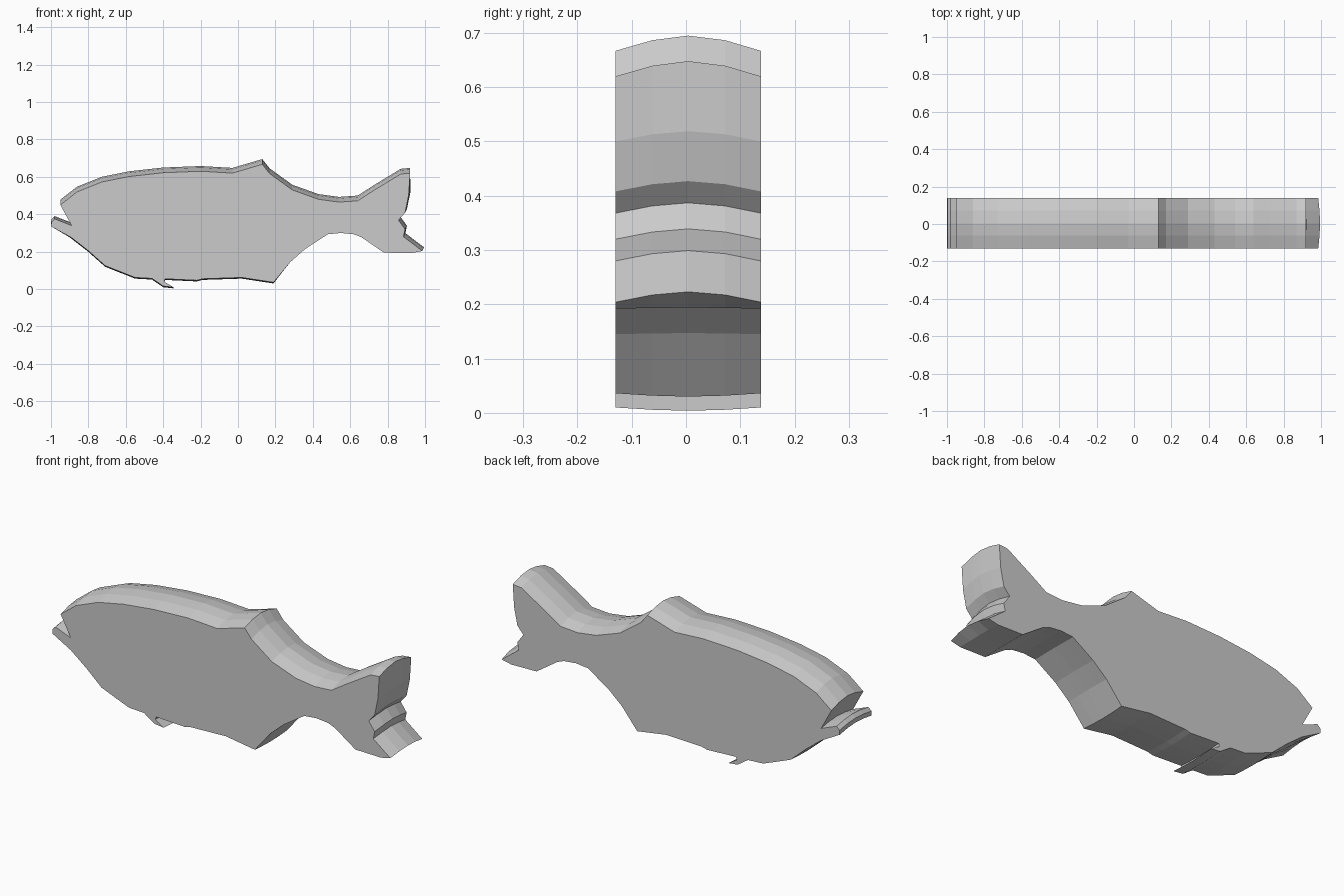
import bpy, bmesh

# Each outline: (x, z) points of the flat side faces, with rim crown (dx, dz) at mid thickness
back = [(-.95, .45), (-.86, .52), (-.73, .572), (-.58, .602), (-.4, .622), (-.2, .63),
        (-.03, .62), (.13, .667), (.17, .617), (.29, .53), (.43, .48), (.54, .465),
        (.64, .472), (.73, .53), (.87, .615), (.92, .62)]
tail = [(.912, .5), (.893, .408), (.858, .368), (.893, .32), (.885, .28), (.985, .204)]
belly = [(.93, .192), (.78, .195), (.66, .277), (.62, .293), (.55, .3), (.48, .293),
         (.36, .215), (.28, .145), (.19, .036), (.02, .062), (-.19, .055), (-.22, .047),
         (-.39, .055), (-.395, .04), (-.345, .01), (-.4, .016), (-.46, .057),
         (-.55, .062), (-.71, .125), (-.8, .205), (-.89, .275)]
mouth = [(-.999, .335), (-.998, .358), (-.98, .375), (-.89, .34)]

profile = [(x, z, 0, .028) for x, z in back]
profile += [(x, z, .01, .019) for x, z in tail]
profile += [(x, z, 0, .002 if x > .2 else -.006) for x, z in belly]
profile += [(x, z, 0, .015) for x, z in mouth]

# Cross-section through the thickness: (y, crown weight)
section = [(-.13, 0), (-.062, .7), (.004, 1), (.072, .7), (.138, 0)]

# Fish body: crowned slab with flat sides
bm = bmesh.new()
rings = [[bm.verts.new((x + dx * w, y, z + dz * w)) for x, z, dx, dz in profile]
         for y, w in section]
n = len(profile)
for a, b in zip(rings, rings[1:]):
    for i in range(n):
        j = (i + 1) % n
        bm.faces.new((a[i], a[j], b[j], b[i]))
bm.faces.new(rings[0][::-1])
bm.faces.new(rings[-1])
bmesh.ops.recalc_face_normals(bm, faces=bm.faces)

mesh = bpy.data.meshes.new("fish_body")
bm.to_mesh(mesh)
bm.free()
bpy.context.collection.objects.link(bpy.data.objects.new("fish_body", mesh))
